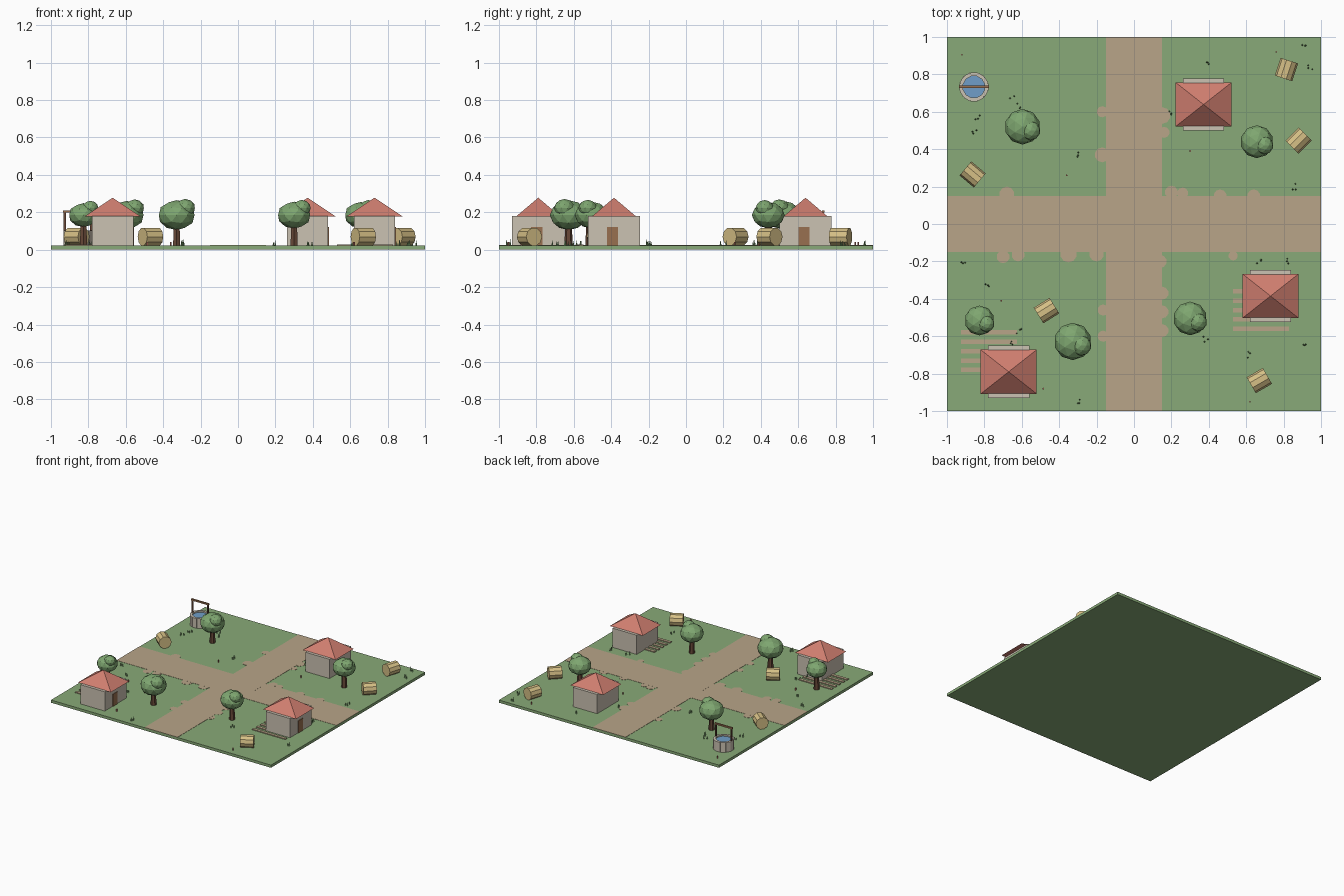
import bpy, bmesh, math, random
from mathutils import Matrix, Vector

if "Cube" in bpy.data.objects:
    bpy.data.objects.remove(bpy.data.objects["Cube"])

random.seed(4)
G = 0.022  # ground level


def mat(name, r, g, b):
    m = bpy.data.materials.new(name)
    lin = [((c / 255 + 0.055) / 1.055) ** 2.4 for c in (r, g, b)]
    m.diffuse_color = (*lin, 1)
    m.use_nodes = True
    m.node_tree.nodes["Principled BSDF"].inputs["Base Color"].default_value = m.diffuse_color
    return m


GRASS = mat("grass green", 137, 170, 120)
PATH = mat("dirt", 184, 165, 136)
WALL = mat("pale stone", 203, 194, 178)
ROOF = mat("roof red", 208, 126, 112)
WOOD = mat("door wood", 152, 112, 80)
BARK = mat("bark brown", 104, 72, 56)
LEAF = mat("leaf green", 126, 166, 112)
HAY = mat("straw", 214, 192, 134)
WATER = mat("water blue", 112, 158, 200)


def finish(bm, name, m):
    me = bpy.data.meshes.new(name)
    bm.to_mesh(me)
    bm.free()
    me.materials.append(m)
    ob = bpy.data.objects.new(name, me)
    bpy.context.collection.objects.link(ob)
    return ob


def add_box(bm, loc, size, rot=0):
    M = Matrix.Translation(loc) @ Matrix.Rotation(rot, 4, 'Z') @ Matrix.Diagonal((*size, 1))
    bmesh.ops.create_cube(bm, size=1, matrix=M)


def box(name, loc, size, m):
    bm = bmesh.new()
    add_box(bm, loc, size)
    return finish(bm, name, m)


def add_cone(bm, loc, r1, r2, depth, sides, rot=Matrix()):
    bmesh.ops.create_cone(bm, cap_ends=True, segments=sides, radius1=r1, radius2=r2,
                          depth=depth, matrix=Matrix.Translation(loc) @ rot)


def cone(name, loc, r1, r2, depth, sides, m, rot=Matrix()):
    bm = bmesh.new()
    add_cone(bm, loc, r1, r2, depth, sides, rot)
    return finish(bm, name, m)


# Ground slab and crossing dirt roads
box("ground", (0, 0, G / 2), (2, 2, G), GRASS)
box("road_north_south", (0, 0, G), (0.3, 2, 0.004), PATH)
box("road_east_west", (0, 0, G), (2, 0.3, 0.0036), PATH)

# Worn patches along the road edges
bm = bmesh.new()
for x, y, r in [(-.17, .6, .03), (-.17, .37, .04), (.15, .58, .045), (.16, .49, .03),
                (-.68, .16, .04), (.2, .17, .035), (.26, .165, .03), (.46, .15, .035),
                (.64, .15, .035), (-.7, -.175, .035), (-.62, -.165, .035), (-.35, -.16, .045),
                (-.2, -.16, .04), (.14, -.2, .035), (.53, -.17, .025), (-.165, -.46, .03),
                (-.165, -.6, .03), (.15, -.37, .035), (.15, -.47, .035), (.15, -.57, .035)]:
    add_cone(bm, (x, y, G), r, r, 0.003, 10)
finish(bm, "road_patches", PATH)

# Houses: long walls, pyramid roof and a door facing +x
for x, y in [(-.67, -.79), (.73, -.385), (.372, .639)]:
    box("house_walls", (x, y, G / 2 + .09), (.22, .28, .18 - G), WALL)
    bm = bmesh.new()
    eaves = [bm.verts.new((x + sx * .15, y + sy * .118, .178))
             for sx, sy in ((-1, -1), (1, -1), (1, 1), (-1, 1))]
    apex = bm.verts.new((x, y, .278))
    bm.faces.new(eaves[::-1])
    for i in range(4):
        bm.faces.new((eaves[i], eaves[(i + 1) % 4], apex))
    finish(bm, "house_roof", ROOF)
    box("house_door", (x + .11, y - .008, G + .05), (.009, .06, .1), WOOD)

# Tilled rows beside two houses
for x, y in [(-.775, -.68), (.68, -.46)]:
    bm = bmesh.new()
    for i in range(-2, 3):
        add_box(bm, (x, y + i * .05, G + .003), (.3, .024, .008))
    finish(bm, "tilled_rows", PATH)

# Trees: trunk, large squashed crown and a smaller one
for x, y, r in [(-.596, .52, .095), (.657, .44, .088), (.3, -.505, .09),
                (-.328, -.628, .1), (-.826, -.516, .08)]:
    cone("tree_trunk", (x, y, G + .055), .022, .018, .11, 6, BARK)
    for name, off, rad, sub, sq in [("tree_crown", (0, 0, .185), r, 2, .8),
                                    ("tree_crown_top", (r * .45, -r * .22, .222), r * .55, 2, .9)]:
        bm = bmesh.new()
        M = Matrix.Translation(Vector((x, y, 0)) + Vector(off)) @ Matrix.Diagonal((1, 1, sq, 1))
        bmesh.ops.create_icosphere(bm, subdivisions=sub, radius=rad, matrix=M)
        finish(bm, name, LEAF)

# Hay bales lying on their sides
for x, y, deg in [(.815, .826, 72), (.88, .446, 45), (-.863, .265, -40),
                  (-.468, -.463, 32), (.67, -.837, 30)]:
    rot = Matrix.Rotation(math.radians(deg), 4, 'Z') @ Matrix.Rotation(math.pi / 2, 4, 'Y')
    cone("hay_bale", (x, y, G + .047), .049, .049, .1, 10, HAY, rot)

# Well: ring of stones, water, posts and beam
wx, wy = -.856, .733
bm = bmesh.new()
for i in range(12):
    a = i * math.tau / 12
    add_box(bm, (wx + .067 * math.cos(a), wy + .067 * math.sin(a), G + .04), (.02, .038, .08), a)
finish(bm, "well_stones", WALL)
cone("well_water", (wx, wy, G + .035), .062, .062, .07, 12, WATER)
for s in (-1, 1):
    box("well_post", (wx + s * .07, wy, G + .09), (.012, .012, .18), BARK)
box("well_beam", (wx, wy, .205), (.16, .014, .012), WOOD)

# Grass tufts
bm = bmesh.new()
for x, y in [(-.65, .675), (-.835, .57), (-.85, .49), (-.61, .63), (-.3, .37), (.39, .87),
             (.91, .96), (.94, .84), (.85, .2), (.665, -.2), (.83, -.195), (.92, -.635),
             (.62, -.7), (.38, -.615), (-.915, -.195), (-.79, -.335), (-.615, -.575),
             (-.665, -.63), (-.305, -.945), (.185, .6)]:
    for k in range(3):
        h = random.uniform(.02, .035)
        add_cone(bm, (x + random.uniform(-.016, .016), y + random.uniform(-.016, .016), G + h / 2),
                 .005, 0, h, 4)
finish(bm, "grass_tufts", LEAF)

# Small flowers
bm = bmesh.new()
for x, y in [(.76, .92), (-.92, .905), (.3, .39), (.62, -.95), (-.71, -.41), (-.36, .26), (-.485, -.88)]:
    add_cone(bm, (x, y, G + .01), .005, .005, .02, 5)
finish(bm, "flowers", ROOF)
